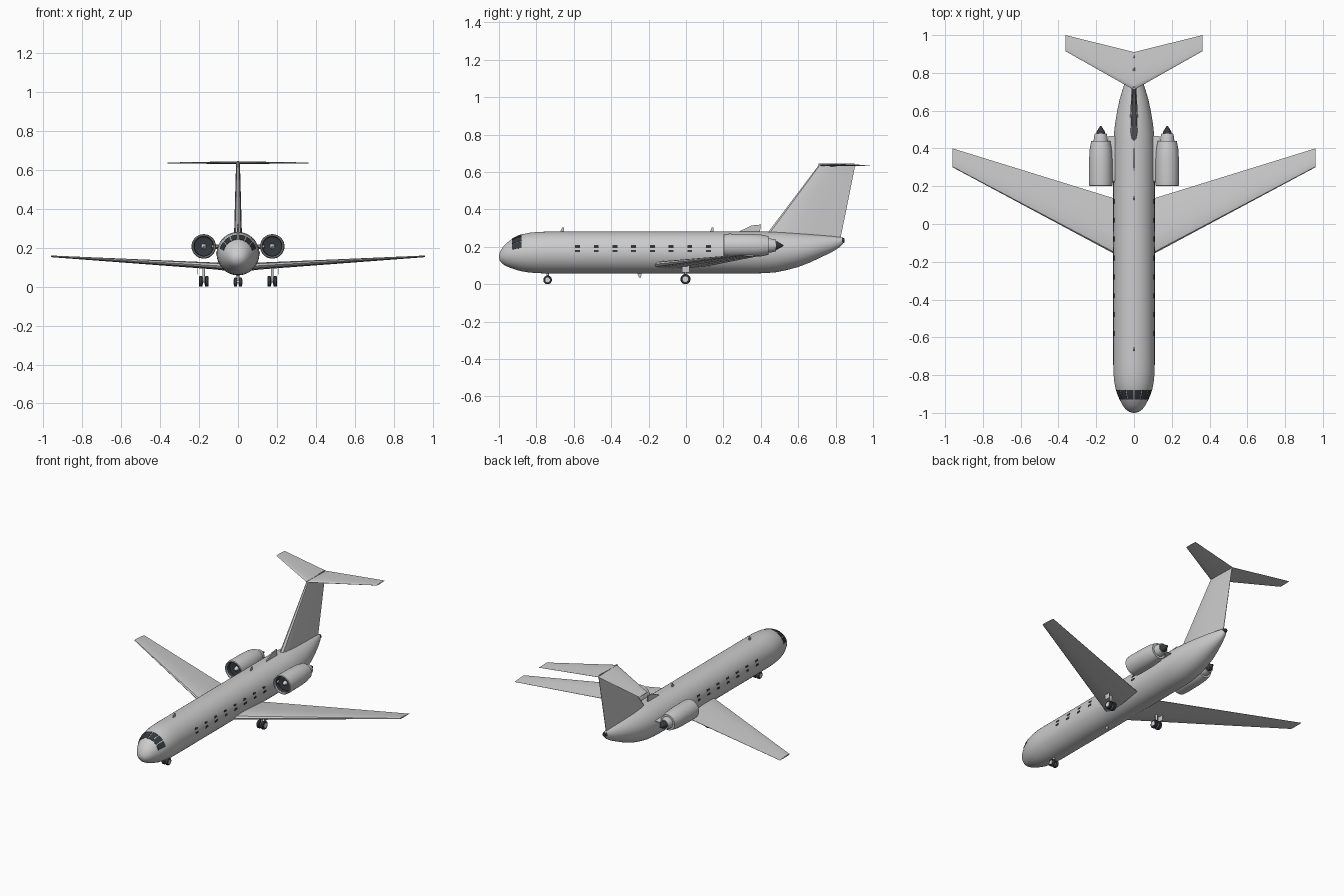
import bpy, bmesh, math
from mathutils import Vector

old = bpy.data.objects.get("Cube")
if old:
    bpy.data.objects.remove(old, do_unlink=True)


def material(name, rgb):
    m = bpy.data.materials.new(name)
    m.use_nodes = True
    m.diffuse_color = (*rgb, 1)
    m.node_tree.nodes["Principled BSDF"].inputs["Base Color"].default_value = (*rgb, 1)
    return m


GREY = material("light grey paint", (0.6, 0.6, 0.6))
DARK = material("dark glass and rubber", (0.035, 0.042, 0.05))
METAL = material("dark metal", (0.1, 0.1, 0.11))
WHITE = material("pale hub", (0.7, 0.7, 0.7))


def skin(name, rings, mat, caps=True, angle=40):
    """Bridge equal-length rings of points into one surface."""
    bm = bmesh.new()
    loops = [[bm.verts.new(p) for p in ring] for ring in rings]
    for a, b in zip(loops, loops[1:]):
        for i in range(len(a)):
            j = (i + 1) % len(a)
            bm.faces.new((a[i], a[j], b[j], b[i]))
    if caps:
        bm.faces.new(loops[0])
        bm.faces.new(loops[-1])
    bmesh.ops.recalc_face_normals(bm, faces=bm.faces)
    me = bpy.data.meshes.new(name)
    bm.to_mesh(me)
    bm.free()
    me.materials.append(mat)
    ob = bpy.data.objects.new(name, me)
    bpy.context.collection.objects.link(ob)
    bpy.ops.object.select_all(action="DESELECT")
    ob.select_set(True)
    bpy.context.view_layer.objects.active = ob
    bpy.ops.object.shade_smooth_by_angle(angle=math.radians(angle))
    return ob


def lathe(name, centre, profile, mat, axis="y", caps=True, n=32):
    """Turn (position, radius) pairs about an axis through centre."""
    rings = []
    for d, r in profile:
        ring = []
        for k in range(n):
            t = math.tau * k / n
            u, v = r * math.cos(t), r * math.sin(t)
            off = {"x": (d, u, v), "y": (u, d, v), "z": (u, v, d)}[axis]
            ring.append(Vector(centre) + Vector(off))
        rings.append(ring)
    return skin(name, rings, mat, caps)


def foil(name, sections, thick_axis, mat=GREY):
    """Loft a wing from (leading point, trailing point, thickness) sections."""
    shape = [(0, 0), (.03, .3), (.12, .45), (.35, .5), (.65, .32), (1, .04)]
    outline = shape + [(c, -t) for c, t in reversed(shape[1:])]
    axis = Vector(thick_axis)
    rings = [[Vector(a).lerp(Vector(b), c) + axis * t * th for c, t in outline]
             for a, b, th in sections]
    return skin(name, rings, mat, True, 35)


def plate(name, outline, width, mat=GREY):
    """Flat upright plate from a (y, z) outline, centred on x = 0."""
    return skin(name, [[(x, y, z) for y, z in outline] for x in (-width / 2, width / 2)], mat)


# Fuselage stations: y, top, bottom, half width
STATIONS = [
    (-1, .152, .144, .004), (-.995, .172, .125, .025), (-.98, .198, .108, .045),
    (-.96, .220, .096, .060), (-.93, .242, .084, .076), (-.905, .256, .076, .087),
    (-.878, .266, .069, .096), (-.84, .275, .063, .104), (-.79, .280, .059, .109),
    (-.74, .281, .058, .110), (.36, .281, .058, .110), (.42, .281, .059, .109),
    (.48, .280, .064, .106), (.54, .277, .076, .099), (.60, .273, .092, .089),
    (.66, .268, .115, .076), (.72, .263, .143, .058), (.78, .257, .172, .037),
    (.82, .252, .197, .021), (.84, .249, .218, .012)]


def hull(y, t, lift=0.0):
    """Point on the fuselage at station y, angle t from the top."""
    for a, b in zip(STATIONS, STATIONS[1:]):
        if y <= b[0]:
            break
    f = (y - a[0]) / (b[0] - a[0])
    top, low, w = (p + (q - p) * f for p, q in zip(a[1:], b[1:]))
    return ((w + lift) * math.sin(t), y,
            (top + low) / 2 + ((top - low) / 2 + lift) * math.cos(t))


N = 48
skin("fuselage", [[hull(s[0], math.tau * k / N) for k in range(N)] for s in STATIONS], GREY)
lathe("tail_exhaust", (0, .84, .234), [(-.006, .016), (.008, .011)], DARK, n=16)


def pane(name, y0, y1, t0, t1, steps=3):
    """Thin window plate that hugs the fuselage."""
    angles = [t0 + (t1 - t0) * k / steps for k in range(steps + 1)]
    rings = []
    for y in (y0, (y0 + y1) / 2, y1):
        rings.append([hull(y, t, .002) for t in angles]
                     + [hull(y, t, -.002) for t in reversed(angles)])
    skin(name, rings, DARK)


for s, side in ((1, "left"), (-1, "right")):
    # Cockpit windows
    for k in range(3):
        start = math.radians(2 + 25 * k)
        pane(f"cockpit_window_{side}_{k}", -.93, -.88, s * start, s * (start + math.radians(22)))
    # Two rows of cabin windows
    for row, z in enumerate((.203, .177)):
        t = math.acos((z - .1695) / .1115)
        for k in range(8):
            y = -.58 + .1 * k
            pane(f"cabin_window_{side}_{row}_{k}", y - .013, y + .013,
                 s * (t - .05), s * (t + .05), 1)

    # Wing and tailplane
    foil(f"wing_{side}", [((0, -.215, .098), (0, .103, .092), .045),
                          ((s * .11, -.155, .108), (s * .11, .137, .102), .036),
                          ((s * .96, .30, .157), (s * .96, .40, .153), .008)], (0, 0, 1))
    foil(f"tailplane_{side}", [((0, .71, .638), (0, .91, .636), .014),
                               ((s * .363, .915, .636), (s * .363, 1, .635), .005)], (0, 0, 1))

    # Engine: nacelle with rolled lip, dark duct, fan, spinner, exhaust and cone
    c = (s * .176, 0, .207)
    lathe(f"nacelle_{side}", c, [(.215, .051), (.203, .053), (.2, .057), (.204, .061),
                                 (.23, .063), (.34, .062), (.40, .058), (.44, .050),
                                 (.44, .034)], GREY, caps=False)
    lathe(f"intake_duct_{side}", c, [(.21, .0515), (.235, .049), (.24, .012)], DARK, caps=False)
    lathe(f"spinner_{side}", c, [(.24, .014), (.225, .011), (.212, .002)], WHITE, n=16)
    lathe(f"exhaust_{side}", c, [(.435, .038), (.46, .036), (.48, .031), (.478, .024)], GREY)
    lathe(f"exhaust_cone_{side}", c, [(.475, .025), (.488, .022), (.52, .003)], DARK, n=20)
    foil(f"pylon_{side}", [((s * .08, .22, .205), (s * .08, .465, .205), .024),
                           ((s * .135, .22, .205), (s * .135, .465, .205), .024)], (0, 0, 1))


# Landing gear: paired wheels with hubs on an axle and strut
def gear(name, x, y, radius, gap, width, top):
    for s, tag in ((1, "left"), (-1, "right")):
        c = (x + s * gap, y, radius)
        h = width / 2
        lathe(f"{name}_tyre_{tag}", c, [(-h, radius * .65), (-h, radius * .88), (-h * .6, radius),
                                        (h * .6, radius), (h, radius * .88), (h, radius * .65)],
              DARK, "x", n=24)
        lathe(f"{name}_hub_{tag}", c, [(-h - .001, radius * .55), (h + .001, radius * .55)],
              WHITE, "x", n=20)
    lathe(f"{name}_axle", (x, y, radius), [(-gap, .005), (gap, .005)], METAL, "x", n=12)
    lathe(f"{name}_strut", (x, y, 0), [(radius, .006), (top, .008)], GREY, "z", n=12)


gear("nose_gear", 0, -.74, .023, .013, .017, .08)
gear("main_gear_left", .176, -.003, .027, .015, .019, .105)
gear("main_gear_right", -.176, -.003, .027, .015, .019, .105)
for s, side in ((1, "left"), (-1, "right")):
    door = plate(f"gear_door_{side}", [(-.022, .062), (.02, .062), (.02, .105), (-.022, .105)], .003)
    door.location.x = s * .206

# Fin with a slim cap where the tailplane meets it
foil("fin", [((0, .41, .24), (0, .825, .24), .042),
             ((0, .71, .637), (0, .905, .637), .02)], (1, 0, 0))
foil("fin_cap", [((0, .705, .628), (0, .905, .628), .018),
                 ((0, .71, .645), (0, .9, .645), .01)], (1, 0, 0))

# Dorsal intake and blade aerials
plate("dorsal_blade", [(.27, .275), (.35, .314), (.40, .319), (.395, .275)], .008)
for name, y in (("front_aerial", -.67), ("rear_aerial", .13)):
    plate(name, [(y - .005, .275), (y + .008, .303), (y + .018, .303), (y + .018, .275)], .005)
plate("belly_aerial", [(-.265, .065), (-.25, .036), (-.24, .036), (-.238, .065)], .005)
